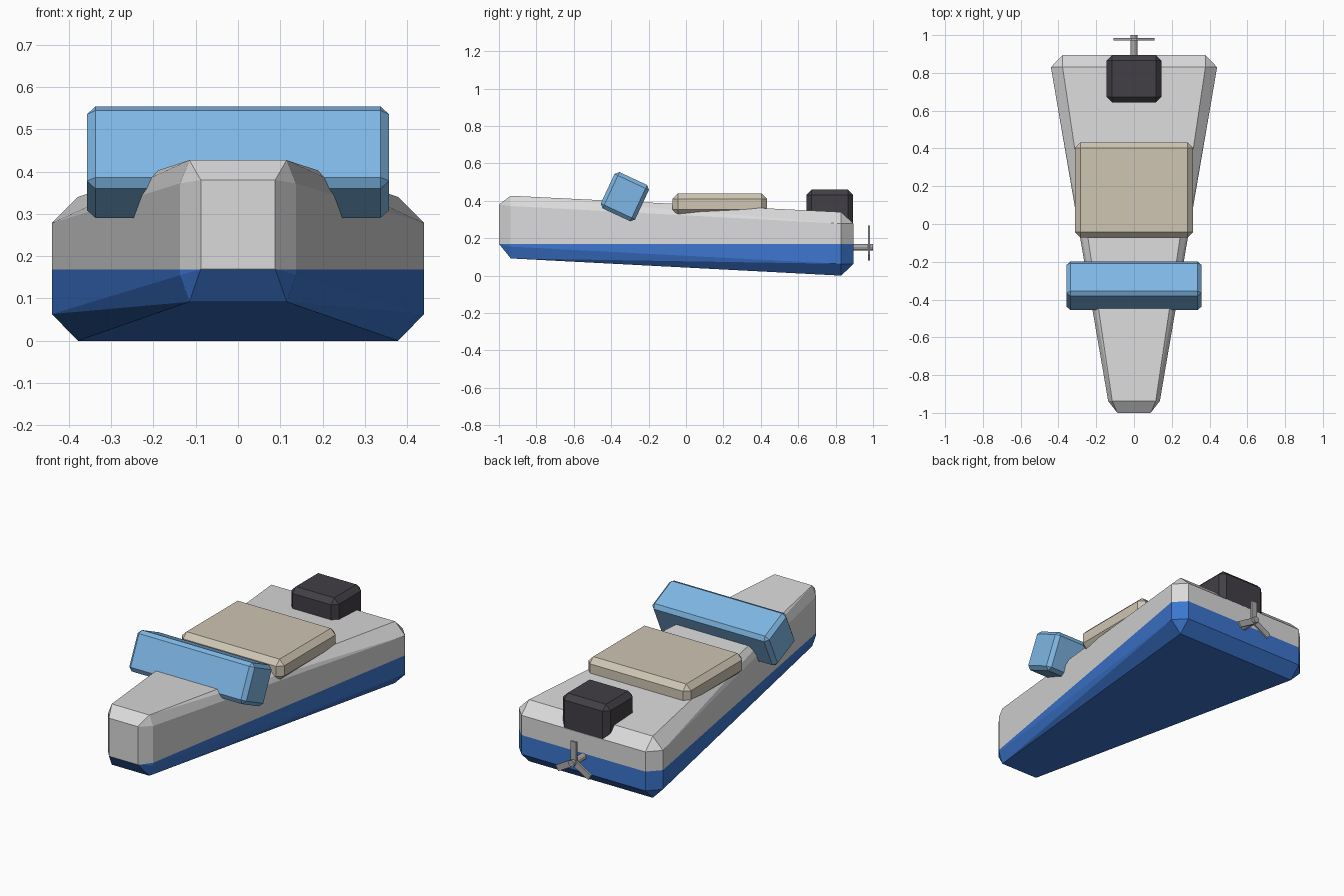
import bpy, bmesh, math
from mathutils import Matrix, Vector

cube = bpy.data.objects.get("Cube")
if cube:
    bpy.data.objects.remove(cube, do_unlink=True)


def material(name, r, g, b):
    m = bpy.data.materials.new(name)
    m.use_nodes = True
    m.diffuse_color = (r, g, b, 1)
    m.node_tree.nodes["Principled BSDF"].inputs["Base Color"].default_value = (r, g, b, 1)
    return m


GREY = material("light_grey", 0.70, 0.70, 0.71)
BLUE = material("hull_blue", 0.045, 0.18, 0.62)
GLASS = material("windshield_blue", 0.21, 0.47, 0.78)
TAN = material("seat_tan", 0.62, 0.56, 0.45)
DARK = material("engine_dark", 0.055, 0.05, 0.06)
METAL = material("metal_grey", 0.40, 0.40, 0.41)


def finish(bm, name, *mats):
    mesh = bpy.data.meshes.new(name)
    bmesh.ops.recalc_face_normals(bm, faces=bm.faces)
    bm.to_mesh(mesh)
    bm.free()
    for m in mats:
        mesh.materials.append(m)
    obj = bpy.data.objects.new(name, mesh)
    bpy.context.collection.objects.link(obj)
    return obj


def chamfered_box(name, centre, size, chamfer, mat, tilt=0):
    bm = bmesh.new()
    bmesh.ops.create_cube(bm, size=1)
    bmesh.ops.scale(bm, vec=size, verts=bm.verts)
    bmesh.ops.bevel(bm, geom=bm.edges[:], offset=chamfer, segments=1,
                    affect='EDGES', profile=0.5)
    bm.transform(Matrix.Translation(centre) @ Matrix.Rotation(math.radians(tilt), 4, 'X'))
    return finish(bm, name, mat)


# Hull: tapered chamfered block, (y, half width, low z, high z) per outline
outlines = [
    (-1.0, 0.088, 0.17, 0.38),       # bow face
    (-0.937, 0.137, 0.155, 0.372),   # bow sides
    (-0.937, 0.115, 0.092, 0.427),   # bow deck and keel
    (0.83, 0.44, 0.063, 0.278),      # stern sides
    (0.83, 0.378, 0.0, 0.34),        # stern deck and keel
    (0.895, 0.378, 0.063, 0.278),    # transom
]
bm = bmesh.new()
for y, half, low, high in outlines:
    for x in (-half, half):
        for z in (low, high):
            bm.verts.new((x, y, z))
bmesh.ops.convex_hull(bm, input=bm.verts[:])
bmesh.ops.dissolve_limit(bm, angle_limit=math.radians(2), verts=bm.verts[:], edges=bm.edges[:])

# Blue below the waterline, grey above
waterline = 0.169
bmesh.ops.bisect_plane(bm, geom=bm.verts[:] + bm.edges[:] + bm.faces[:],
                       plane_co=(0, 0, waterline), plane_no=(0, 0, 1))
for f in bm.faces:
    f.material_index = int(f.calc_center_median().z < waterline)
finish(bm, "hull", GREY, BLUE)

# Deck fittings
chamfered_box("windshield", (0, -0.327, 0.422), (0.714, 0.203, 0.214), 0.02, GLASS, tilt=-25)
chamfered_box("seat", (0, 0.18, 0.382), (0.626, 0.505, 0.115), 0.029, TAN)
chamfered_box("engine", (0, 0.769, 0.34), (0.29, 0.25, 0.24), 0.028, DARK)

# Propeller shaft
prop_z = 0.152
bm = bmesh.new()
bmesh.ops.create_cone(bm, cap_ends=True, segments=12, radius1=0.018, radius2=0.018, depth=0.13)
bm.transform(Matrix.Translation((0, 0.935, prop_z)) @ Matrix.Rotation(math.pi / 2, 4, 'X'))
finish(bm, "propeller_shaft", METAL)

# Three flat propeller blades
bm = bmesh.new()
for i in range(3):
    place = (Matrix.Translation((0, 0.978, prop_z))
             @ Matrix.Rotation(math.tau * i / 3, 4, 'Y')
             @ Matrix.Translation((0, 0, 0.0575))
             @ Matrix.Diagonal((0.034, 0.011, 0.115, 1)))
    bmesh.ops.create_cube(bm, size=1, matrix=place)
finish(bm, "propeller_blades", METAL)
